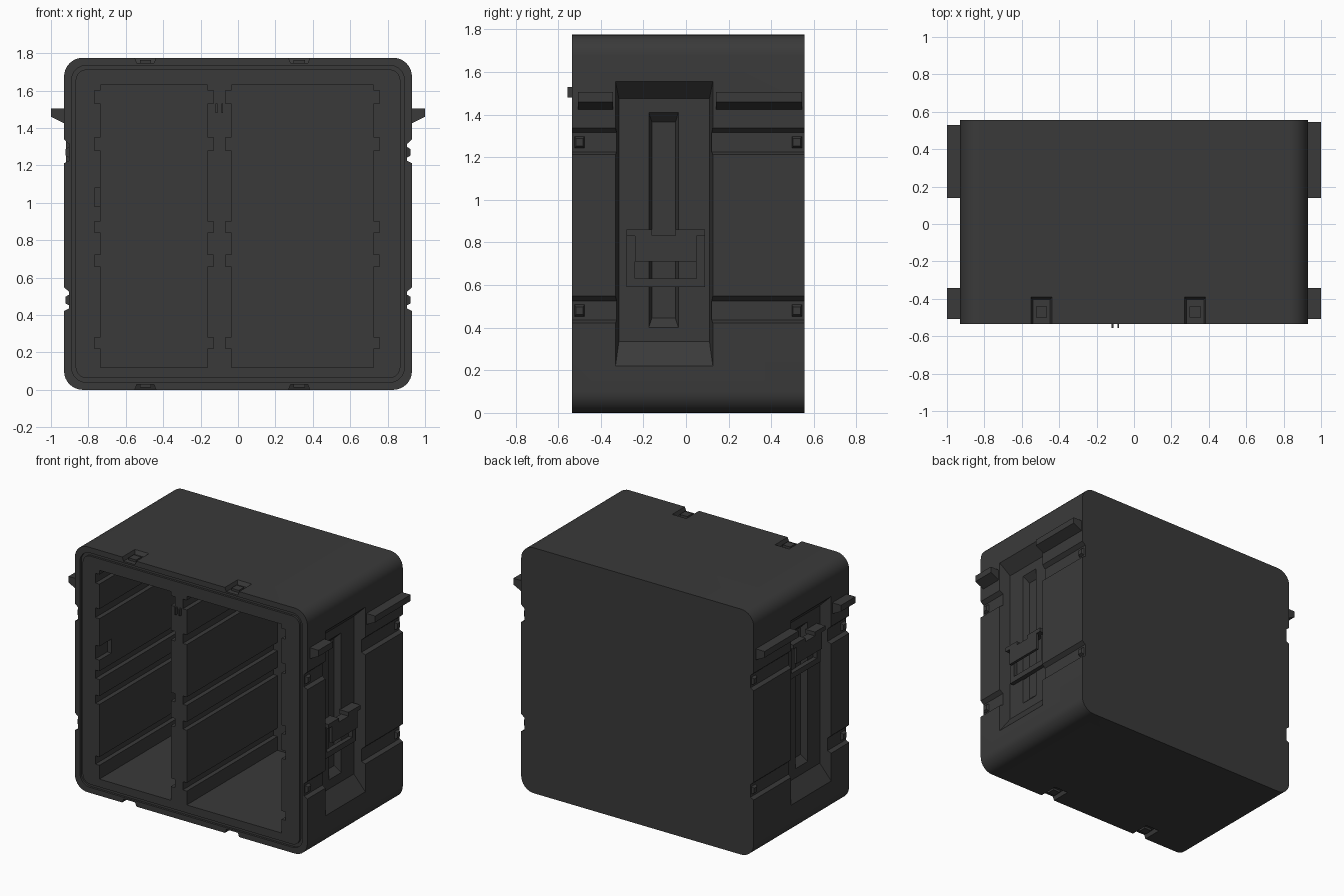
import bpy, bmesh, math

if "Cube" in bpy.data.objects:
    bpy.data.objects.remove(bpy.data.objects["Cube"])

mat = bpy.data.materials.new("dark_plastic")
mat.diffuse_color = (0.042, 0.042, 0.042, 1)
mat.use_nodes = True
mat.node_tree.nodes["Principled BSDF"].inputs["Base Color"].default_value = mat.diffuse_color


def loft(name, loops, cyclic=False):
    """Skin a list of equal-length point loops; capped, or joined end to start."""
    bm = bmesh.new()
    rings = [[bm.verts.new(p) for p in lp] for lp in loops]
    n = len(rings[0])
    pairs = list(zip(rings, rings[1:]))
    if cyclic:
        pairs.append((rings[-1], rings[0]))
    else:
        bm.faces.new(rings[0])
        bm.faces.new(rings[-1])
    for a, b in pairs:
        for i in range(n):
            j = (i + 1) % n
            bm.faces.new((a[i], a[j], b[j], b[i]))
    bmesh.ops.recalc_face_normals(bm, faces=bm.faces)
    me = bpy.data.meshes.new(name)
    bm.to_mesh(me)
    bm.free()
    me.materials.append(mat)
    ob = bpy.data.objects.new(name, me)
    bpy.context.collection.objects.link(ob)
    return ob


def prism(name, xz, y0, y1):
    return loft(name, [[(x, y, z) for x, z in xz] for y in (y0, y1)])


def rect(x0, x1, z0, z1):
    return [(x0, z0), (x1, z0), (x1, z1), (x0, z1)]


def box(name, x0, x1, y0, y1, z0, z1):
    return prism(name, rect(x0, x1, z0, z1), y0, y1)


def side_taper(name, outer, x_out, inner, x_in):
    """Tapered block on a side face; rectangles are y0, y1, z0, z1."""
    return loft(name, [[(x, y, z) for y, z in rect(*r)] for r, x in ((outer, x_out), (inner, x_in))])


def outline(inset, r, n=8):
    """Rounded front outline of the case, as x, z points."""
    hx, z0, z1 = 0.93 - inset, inset, 1.775 - inset
    pts = []
    for k, (cx, cz) in enumerate([(hx - r, z1 - r), (r - hx, z1 - r), (r - hx, z0 + r), (hx - r, z0 + r)]):
        for i in range(n + 1):
            a = math.pi / 2 * (k + i / n)
            pts.append((cx + r * math.cos(a), cz + r * math.sin(a)))
    return pts


FRONT, BACK = -0.535, 0.555
body = prism("case_body", outline(0, 0.1), FRONT, BACK)


def cut(cutter):
    m = body.modifiers.new("cut", 'BOOLEAN')
    m.operation, m.solver, m.object = 'DIFFERENCE', 'EXACT', cutter
    bpy.context.view_layer.objects.active = body
    bpy.ops.object.modifier_apply(modifier=m.name)
    bpy.data.objects.remove(cutter)


# seal groove around the front rim
cut(loft("groove_cutter", [[(x, y, z) for x, z in outline(i, r)] for i, r, y in
         ((0.04, 0.08, -0.6), (0.04, 0.08, -0.52), (0.062, 0.06, -0.52), (0.062, 0.06, -0.6))], True))

# two open compartments with runner slots in both walls
SLOTS = [(0.22, 0.28), (0.66, 0.72), (0.84, 0.90), (1.28, 1.35), (1.53, 1.60)]


def compartment(x0, x1):
    d = 0.032
    right, left = [(x1, 0.12)], [(x0, 0.12)]
    for a, b in SLOTS:
        right += [(x1, a), (x1 + d, a), (x1 + d, b), (x1, b)]
        left += [(x0, a), (x0 - d, a), (x0 - d, b), (x0, b)]
    right.append((x1, 1.63))
    left.append((x0, 1.63))
    return prism("compartment_cutter", right + left[::-1], -0.7, 0.5)


cut(compartment(-0.734, -0.163))
cut(compartment(-0.035, 0.724))
cut(box("short_slot_cutter", -0.766, -0.70, -0.7, -0.40, 0.98, 1.08))

# side faces: channels, handle recess and slide track
for s in (-1, 1):
    for z in (0.42, 1.21):
        cut(prism("channel_cutter", [(s * x, z + h) for x, h in
                  ((0.96, -0.014), (0.904, 0.015), (0.904, 0.105), (0.93, 0.128), (0.96, 0.155))], -0.7, 0.7))
    cut(side_taper("recess_cutter", (-0.335, 0.13, 0.192, 1.575), s * 0.95,
                   (-0.315, 0.11, 0.335, 1.475), s * 0.85))
    cut(side_taper("track_cutter", (-0.178, -0.032, 0.39, 1.42), s * 0.86,
                   (-0.16, -0.05, 0.445, 1.365), s * 0.805))

# latch pockets on the top and bottom front edges
for cx in (-0.495, 0.327):
    for z, d in ((1.775, 1), (0, -1)):
        w = 0.064
        cut(loft("pocket_cutter", [
            [(cx - w, -0.6, z + d * 0.02), (cx + w, -0.6, z + d * 0.02),
             (cx + w, -0.38, z + d * 0.02), (cx - w, -0.38, z + d * 0.02)],
            [(cx - w + .018, -0.6, z - d * 0.028), (cx + w - .018, -0.6, z - d * 0.028),
             (cx + w - .018, -0.405, z - d * 0.028), (cx - w + .018, -0.405, z - d * 0.028)]]))
        a, b = sorted((z - d * 0.035, z - d * 0.012))
        box("edge_catch", cx - 0.03, cx + 0.03, -0.50, -0.44, a, b)

bpy.ops.object.select_all(action='DESELECT')
body.select_set(True)
bpy.context.view_layer.objects.active = body
bpy.ops.object.shade_smooth_by_angle(angle=math.radians(25))

# parts on both sides
for s in (-1, 1):
    # stacking ledges
    ledge = [(s * x, z) for x, z in ((0.92, 1.505), (1.0, 1.505), (1.0, 1.46), (0.93, 1.425), (0.92, 1.425))]
    prism("front_ledge", ledge, -0.508, -0.343)
    prism("back_ledge", ledge, 0.14, 0.545 if s > 0 else 0.53)

    # catches inside the channels
    for z in (0.45, 1.24):
        for y0, y1 in ((-0.525, -0.475), (0.495, 0.545)):
            side_taper("side_catch", (y0, y1, z, z + 0.06), s * 0.90,
                       (y0 + .008, y1 - .008, z + .012, z + .048), s * 0.922)

    # sliding handle, low on the right and high on the left
    dz = 0 if s > 0 else 0.5

    def part(name, xa, xb, y0, y1, z0, z1):
        x0, x1 = sorted((s * xa, s * xb))
        box(name, x0, x1, y0, y1, z0 + dz, z1 + dz)

    part("handle_leg", 0.845, 0.88, -0.28, -0.24, 0.59, 0.835)
    part("handle_leg", 0.845, 0.88, 0.05, 0.088, 0.59, 0.835)
    part("handle_base", 0.845, 0.88, -0.24, 0.05, 0.59, 0.63)
    part("handle_grip_left", 0.845, 0.92, -0.28, -0.16, 0.83, 0.86)
    part("handle_grip_right", 0.845, 0.92, -0.05, 0.088, 0.83, 0.86)
    part("handle_grip_middle", 0.86, 0.92, -0.16, -0.05, 0.81, 0.832)
    part("handle_grip_plate", 0.90, 0.92, -0.24, 0.05, 0.71, 0.83)

# pair of small lugs on the centre post
for x in (-0.115, -0.084):
    box("post_lug", x - 0.005, x + 0.005, -0.555, -0.52, 1.48, 1.53)
